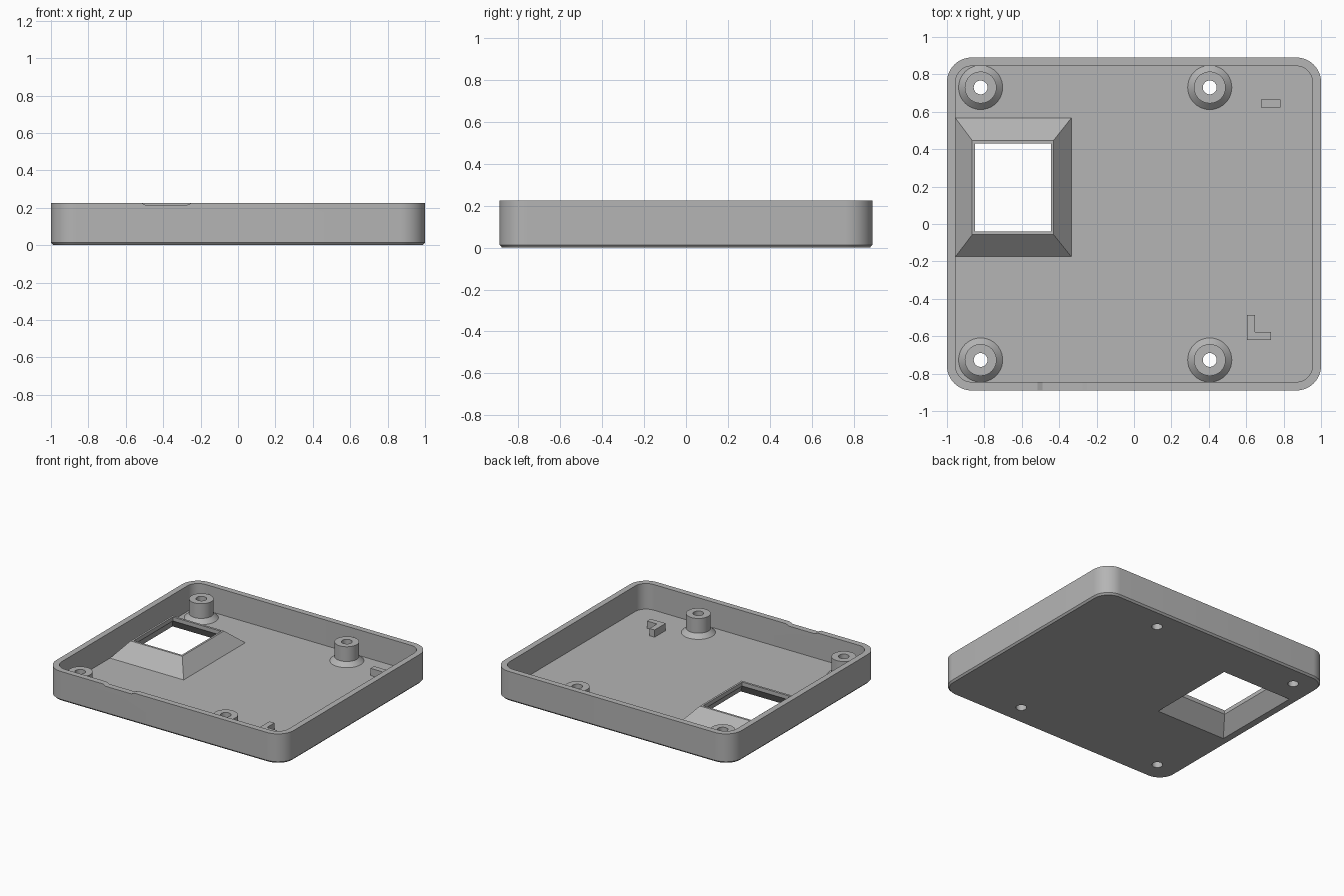
import bpy
import bmesh
import math

cube = bpy.data.objects.get("Cube")
if cube:
    bpy.data.objects.remove(cube, do_unlink=True)

HEIGHT, FLOOR, LIP = 0.225, 0.03, 0.14
POSTS = [(x, y) for x in (-0.82, 0.405) for y in (-0.727, 0.73)]
HOLE_R = 0.037

grey = bpy.data.materials.new("plain grey")
grey.use_nodes = True
grey.diffuse_color = (0.46, 0.46, 0.46, 1)
grey.node_tree.nodes["Principled BSDF"].inputs["Base Color"].default_value = grey.diffuse_color


def rounded(hx, hy, r, z, steps=12):
    """Rounded rectangle loop centred on the origin."""
    loop = []
    for i, (sx, sy) in enumerate([(1, 1), (-1, 1), (-1, -1), (1, -1)]):
        for s in range(steps + 1):
            a = math.pi / 2 * (i + s / steps)
            loop.append((sx * (hx - r) + r * math.cos(a), sy * (hy - r) + r * math.sin(a), z))
    return loop


def rect(x0, x1, y0, y1, z):
    return [(x0, y0, z), (x1, y0, z), (x1, y1, z), (x0, y1, z)]


def circle(x, y, r, z, n=40):
    return [(x + r * math.cos(math.tau * i / n), y + r * math.sin(math.tau * i / n), z) for i in range(n)]


def loft(bm, loops, ring=False):
    """Bridge equal loops; cap both ends, or join last to first."""
    rows = [[bm.verts.new(p) for p in loop] for loop in loops]
    n = len(rows[0])
    pairs = list(zip(rows, rows[1:]))
    if ring:
        pairs.append((rows[-1], rows[0]))
    else:
        bm.faces.new(rows[0][::-1])
        bm.faces.new(rows[-1])
    for a, b in pairs:
        for i in range(n):
            j = (i + 1) % n
            bm.faces.new((a[i], a[j], b[j], b[i]))


def make(name, bm):
    bmesh.ops.recalc_face_normals(bm, faces=bm.faces[:])
    mesh = bpy.data.meshes.new(name)
    bm.to_mesh(mesh)
    bm.free()
    mesh.materials.append(grey)
    obj = bpy.data.objects.new(name, mesh)
    bpy.context.collection.objects.link(obj)
    return obj


def activate(obj):
    bpy.ops.object.select_all(action="DESELECT")
    obj.select_set(True)
    bpy.context.view_layer.objects.active = obj


# Tray shell with a chamfered underside
bm = bmesh.new()
loft(bm, [rounded(0.988, 0.878, 0.12, 0), rounded(1, 0.89, 0.132, 0.013),
          rounded(1, 0.89, 0.132, HEIGHT), rounded(0.955, 0.845, 0.09, HEIGHT),
          rounded(0.955, 0.845, 0.09, FLOOR)])
tray = make("tray", bm)

# Cutters: window opening, screw holes and rim notch
bm = bmesh.new()
loft(bm, [rect(-0.936, -0.35, -0.157, 0.55, z) for z in (-0.05, 0.06)])
for x, y in POSTS:
    loft(bm, [circle(x, y, HOLE_R, z) for z in (-0.05, 0.06)])
loft(bm, [rect(-0.49, -0.275, -0.95, -0.8, HEIGHT - 0.012),
          rect(-0.515, -0.25, -0.95, -0.8, HEIGHT),
          rect(-0.515, -0.25, -0.95, -0.8, HEIGHT + 0.05)])
cutter = make("tray_cutter", bm)
cutter.hide_render = True
mod = tray.modifiers.new("openings", "BOOLEAN")
mod.operation = "DIFFERENCE"
mod.solver = "EXACT"
mod.object = cutter
activate(tray)
bpy.ops.object.modifier_apply(modifier=mod.name)
bpy.data.objects.remove(cutter, do_unlink=True)

# Sloped window surround, hollow from below
bm = bmesh.new()
loft(bm, [rect(-0.936, -0.35, -0.157, 0.55, 0),
          rect(-0.85, -0.445, -0.04, 0.43, LIP - 0.03),
          rect(-0.85, -0.445, -0.04, 0.43, LIP),
          rect(-0.865, -0.43, -0.057, 0.447, LIP),
          rect(-0.955, -0.335, -0.175, 0.567, FLOOR)], ring=True)
make("window_surround", bm)

# Screw posts with flared feet
parts = [tray]
for i, (x, y) in enumerate(POSTS):
    bm = bmesh.new()
    profile = [(HOLE_R, FLOOR), (HOLE_R, 0.174), (0.085, 0.174), (0.085, 0.062), (0.118, FLOOR)]
    loft(bm, [circle(x, y, r, z) for r, z in profile], ring=True)
    parts.append(make(f"screw_post_{i + 1}", bm))

# Locating blocks on the floor
bm = bmesh.new()
loft(bm, [rect(0.68, 0.782, 0.623, 0.665, z) for z in (FLOOR, 0.085)])
make("locating_block", bm)

bm = bmesh.new()
corner = [(0.605, -0.62), (0.732, -0.62), (0.732, -0.577), (0.648, -0.577), (0.648, -0.487), (0.605, -0.487)]
loft(bm, [[(x, y, z) for x, y in corner] for z in (FLOOR, 0.085)])
make("corner_block", bm)

# Smooth round surfaces, crisp edges
for obj in parts:
    activate(obj)
    bpy.ops.object.shade_smooth_by_angle(angle=math.radians(25))
